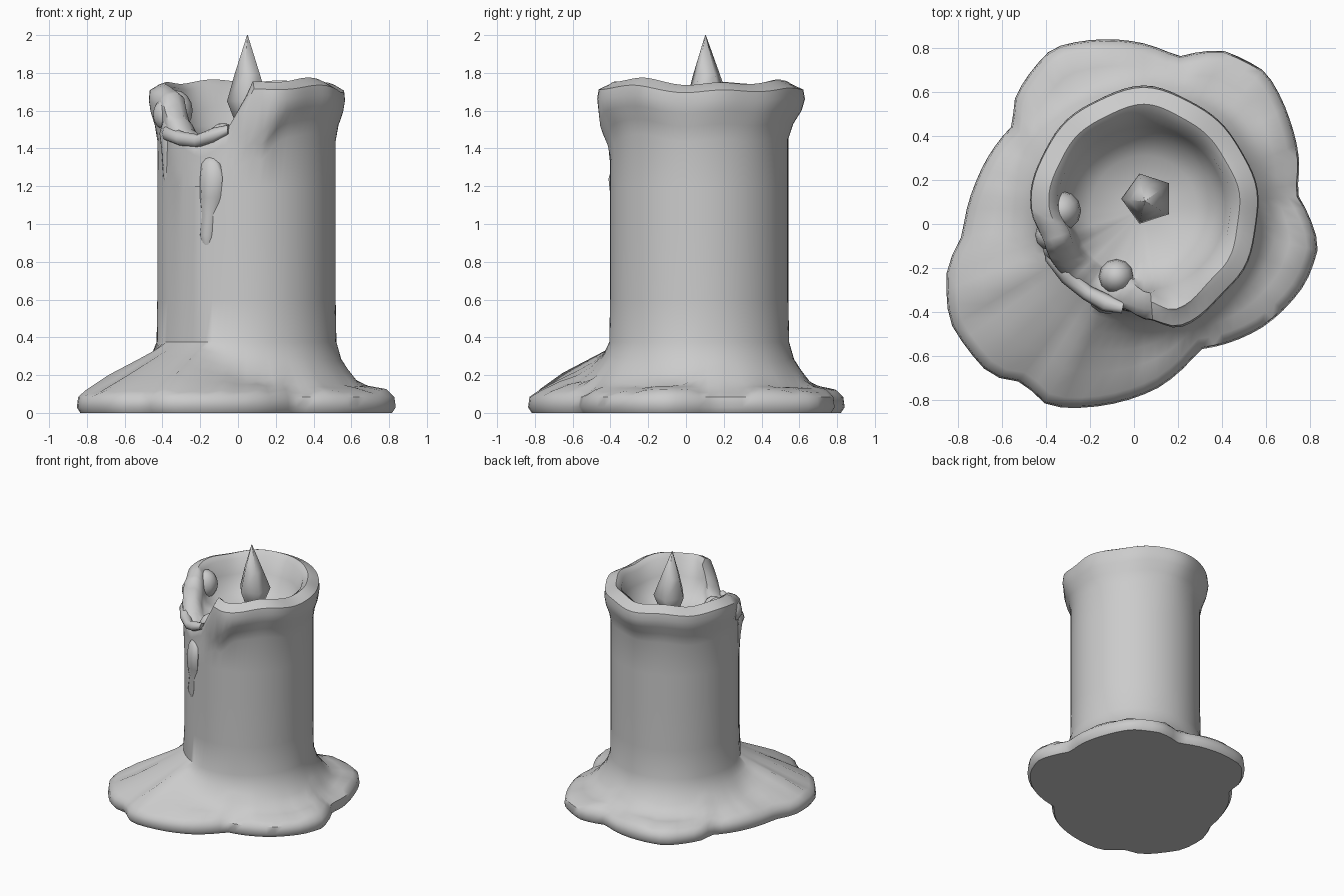
import bpy, bmesh, math, random
from mathutils import Vector

random.seed(4)
if "Cube" in bpy.data.objects:
    bpy.data.objects.remove(bpy.data.objects["Cube"])

wax = bpy.data.materials.new("wax grey")
wax.use_nodes = True
wax.diffuse_color = (0.6, 0.6, 0.6, 1)
wax.node_tree.nodes["Principled BSDF"].inputs["Base Color"].default_value = (0.6, 0.6, 0.6, 1)

CX, CY, RC = 0.045, 0.07, 0.472
SEG = 80


def loft(name, rings, sharp=50):
    """Skin a list of closed rings and cap both ends with fans."""
    bm = bmesh.new()
    loops = [[bm.verts.new(p) for p in ring] for ring in rings]
    n = len(rings[0])
    for low, high in zip(loops, loops[1:]):
        for i in range(n):
            j = (i + 1) % n
            bm.faces.new((low[i], low[j], high[j], high[i]))
    for loop in (loops[0], loops[-1]):
        centre = bm.verts.new(sum((v.co for v in loop), Vector()) / n)
        for i in range(n):
            bm.faces.new((loop[i], loop[(i + 1) % n], centre))
    bmesh.ops.recalc_face_normals(bm, faces=bm.faces)
    mesh = bpy.data.meshes.new(name)
    bm.to_mesh(mesh)
    bm.free()
    obj = bpy.data.objects.new(name, mesh)
    bpy.context.collection.objects.link(obj)
    mesh.materials.append(wax)
    bpy.ops.object.select_all(action='DESELECT')
    obj.select_set(True)
    bpy.context.view_layer.objects.active = obj
    bpy.ops.object.shade_smooth_by_angle(angle=math.radians(sharp))
    return obj


def around(table, a, soft=False):
    """Read a periodic (degrees, value) table."""
    table = sorted(table)
    table = [(table[-1][0] - 360, table[-1][1])] + table + [(table[0][0] + 360, table[0][1])]
    for (a0, v0), (a1, v1) in zip(table, table[1:]):
        if a0 <= a <= a1:
            t = (a - a0) / (a1 - a0)
            if soft:
                t = t * t * (3 - 2 * t)
            return v0 + (v1 - v0) * t


def bump(a, centre, width):
    d = (a - centre + 180) % 360 - 180
    return math.exp(-(d / width) ** 2)


# Outline of the wax puddle on the ground
PUDDLE = [(.74, .14), (.75, .3), (.71, .47), (.6, .69), (.4, .79), (.2, .76), (.05, .82),
          (-.1, .84), (-.37, .8), (-.54, .58), (-.55, .45), (-.72, .19), (-.78, -.05),
          (-.85, -.2), (-.84, -.44), (-.65, -.69), (-.5, -.72), (-.39, -.83), (-.17, -.83),
          (.12, -.74), (.3, -.57), (.6, -.46), (.78, -.27), (.84, -.1)]
outline = [(math.degrees(math.atan2(y - CY, x - CX)) % 360, math.hypot(x - CX, y - CY))
           for x, y in PUDDLE]
# Height and radius of the melted rim, with the spill notch at the front
RIM_Z = [(0, 1.74), (50, 1.75), (100, 1.76), (140, 1.75), (185, 1.74), (200, 1.71), (214, 1.56),
         (222, 1.49), (238, 1.45), (256, 1.51), (266, 1.62), (275, 1.75), (310, 1.77)]
RIM_R = [(0, .52), (45, .52), (90, .555), (135, .53), (180, .515), (200, .48), (225, .475),
         (258, .46), (272, .51), (287, .56), (320, .53)]


def section(a):
    """Profile of the candle at one angle, from ground to bowl floor."""
    R = around(outline, a)
    mound = min(1, 1.25 * bump(a, 226, 38))
    crease = random.uniform(-1, 1)
    edge = .115 + .012 * crease
    pts = [(R - .02, 0), (R, .03), (R - .008, .085), (R - .05, edge)]
    for s in (.72, .48, .28, .13):
        r = RC + (R - .05 - RC) * s
        flat = .135 + .2 * max(0, 1 - (r - RC) / .15) ** 1.3
        heap = .12 + .25 * (1 - s)
        z = flat + (heap - flat) * mound + crease * .022 * (.35 + mound) * s
        pts.append((r, z))
    pts.append((RC + .004, .375))
    H = around(RIM_Z, a, True) + .008 * math.sin(math.radians(a * 7))
    F = around(RIM_R, a, True) + .005 * math.sin(math.radians(a * 9))
    ripple = .006 * bump(a, 190, 5) - .006 * bump(a, 212, 8) + .008 * bump(a, 238, 6)
    pts += [(RC + ripple, z) for z in (.6, .95, 1.2)]
    drop = .12 * bump(a, 278, 9)
    for dz, k in ((.3, 0), (.22, .3), (.15, .8), (.09, 1), (.04, .9), (.01, .5)):
        pts.append((RC + (F - RC) * k - (.03 if dz < .02 else 0), H - dz - drop * (dz > .12)))
    # Inner lip sinking into the bowl
    floor = 1.45
    pts += [(F - .085, H), (F - .125, H - .03)]
    for r, k in ((.37, .6), (.32, .3), (.24, .1), (.1, 0)):
        pts.append((min(r, F - .14), floor - .02 + (H - floor) * k))
    return pts


angles = [360 * i / SEG for i in range(SEG)]
sections = [section(a) for a in angles]
rings = []
for level in range(len(sections[0])):
    ring = []
    for a, sec in zip(angles, sections):
        r, z = sec[level]
        t = math.radians(a)
        ring.append((CX + r * math.cos(t), CY + r * math.sin(t), z))
    rings.append(ring)
loft("candle_body", rings)

# Flame, five-sided teardrop
loft("flame", [[(.062 + r * math.cos(math.pi + k * math.tau / 5) - lean,
                 .115 + r * math.sin(math.pi + k * math.tau / 5) - lean, z) for k in range(5)]
               for r, z, lean in ((.03, 1.44, 0), (.085, 1.56, 0), (.12, 1.65, 0),
                                  (.075, 1.79, .006), (.002, 2.0, .012))], 80)


def drip(name, path, sides=8):
    """Wax run hugging the candle wall: path of (degrees, wall offset, z, half width)."""
    rows = []
    for a, off, z, w in path:
        t = math.radians(a)
        out, side = Vector((math.cos(t), math.sin(t), 0)), Vector((-math.sin(t), math.cos(t), 0))
        base = Vector((CX, CY, z)) + out * (RC + off)
        rows.append([base + side * w * math.cos(k * math.tau / sides)
                     + out * w * .55 * math.sin(k * math.tau / sides) for k in range(sides)])
    loft(name, rows, 60)


drip("front_drip", [(243, -.01, .87, .015), (243, .002, .94, .035), (244, -.01, 1.05, .04),
                    (246, .0, 1.14, .06), (247, .005, 1.24, .065), (246, -.01, 1.32, .055),
                    (245, -.02, 1.36, .02)])
drip("side_drip", [(203, -.02, 1.15, .01), (203, -.01, 1.25, .025), (204, -.005, 1.38, .035),
                   (205, .0, 1.48, .05), (205, -.01, 1.56, .03)])

# Spilled lip along the notch
drip_rows = [(198, 1.47, .02), (208, 1.48, .045), (222, 1.45, .04), (236, 1.44, .035),
             (248, 1.47, .04), (258, 1.5, .025)]
lip = []
for a, z, w in drip_rows:
    t = math.radians(a)
    lip.append([(CX + (RC - .01 + w * math.cos(u)) * math.cos(t),
                 CY + (RC - .01 + w * math.cos(u)) * math.sin(t), z + w * math.sin(u))
                for u in (k * math.tau / 8 for k in range(8))])
loft("spilled_lip", lip, 60)

# Soft lumps inside the bowl beside the notch
for x, y, z, s in ((-.33, .06, 1.6, .09), (-.38, -.05, 1.58, .07), (-.08, -.24, 1.44, .08)):
    bpy.ops.mesh.primitive_uv_sphere_add(segments=12, ring_count=8, radius=s, location=(x, y, z))
    lump = bpy.context.object
    lump.name = "bowl_lump"
    lump.scale.z = 1.2
    lump.data.materials.append(wax)
    bpy.ops.object.shade_smooth_by_angle(angle=math.radians(60))
